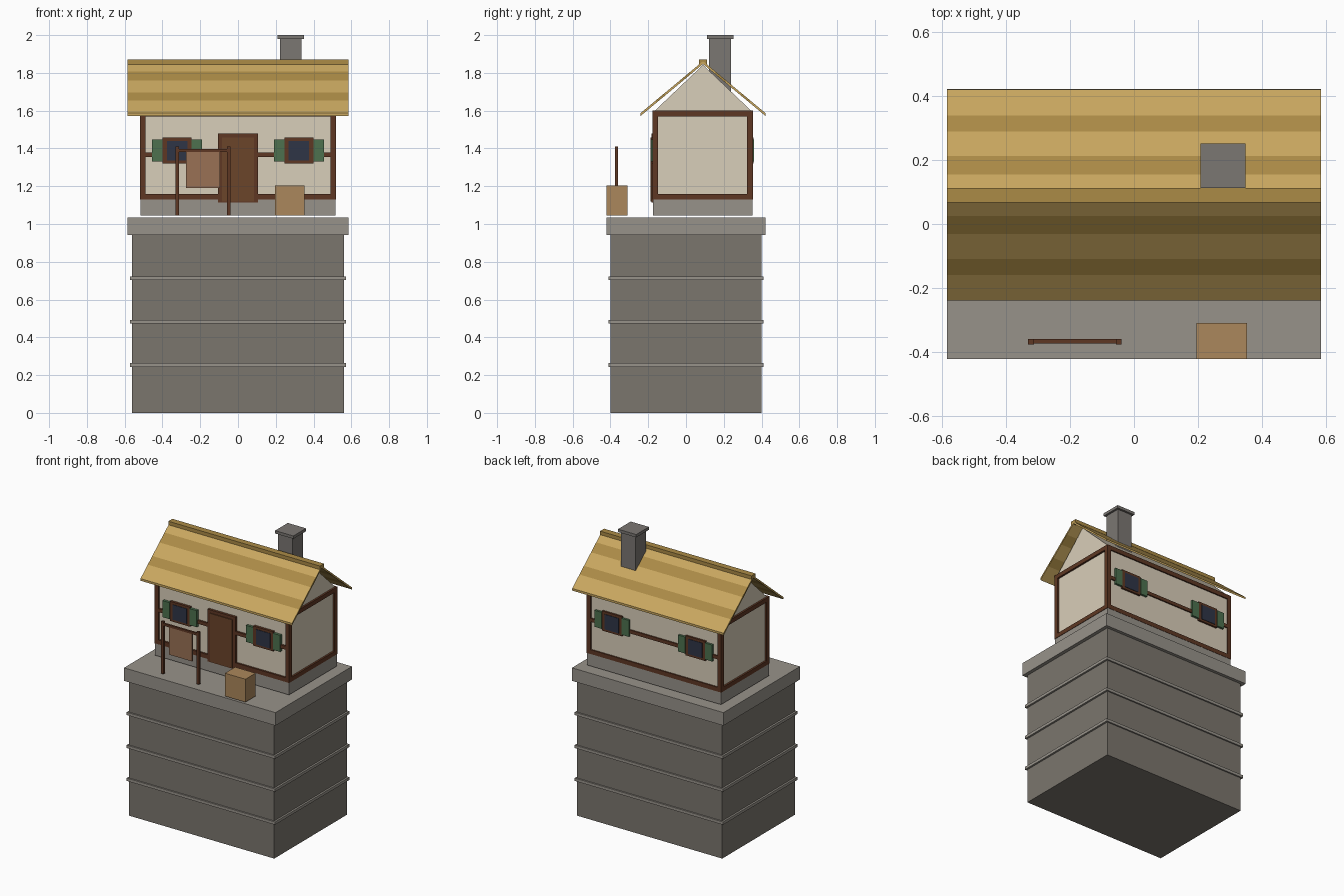
import bpy
import bmesh

if "Cube" in bpy.data.objects:
    bpy.data.objects.remove(bpy.data.objects["Cube"])


def material(name, r, g, b):
    m = bpy.data.materials.new(name)
    m.diffuse_color = [(c / 255) ** 2.2 for c in (r, g, b)] + [1]
    m.use_nodes = True
    m.node_tree.nodes["Principled BSDF"].inputs["Base Color"].default_value = m.diffuse_color
    return m


STONE = material("stone", 122, 117, 109)
TRIM = material("pale_stone", 150, 145, 137)
SLATE = material("slate", 122, 118, 114)
PLASTER = material("plaster", 216, 205, 184)
TIMBER = material("timber", 95, 58, 40)
DOOR = material("door_wood", 106, 70, 46)
GLASS = material("glass", 50, 56, 72)
GREEN = material("shutter_green", 78, 112, 80)
THATCH = material("thatch", 200, 166, 96)
THATCH_DARK = material("dark_thatch", 170, 138, 72)
CLOTH = material("cloth", 152, 112, 86)
CRATE = material("crate_wood", 170, 134, 92)


def mesh_object(name, bm, mats):
    bmesh.ops.recalc_face_normals(bm, faces=bm.faces)
    me = bpy.data.meshes.new(name)
    bm.to_mesh(me)
    bm.free()
    for m in mats:
        me.materials.append(m)
    ob = bpy.data.objects.new(name, me)
    bpy.context.collection.objects.link(ob)
    return ob


def box(name, x, y, z, mat):
    """Box from (min, max) ranges on each axis."""
    bm = bmesh.new()
    bmesh.ops.create_cube(bm, size=1)
    for v in bm.verts:
        v.co = [(a + b) / 2 + c * (b - a) for (a, b), c in zip((x, y, z), v.co)]
    return mesh_object(name, bm, [mat])


def prism(name, profile, x0, x1, mat):
    """Extrude a (y, z) profile along x."""
    bm = bmesh.new()
    face = bm.faces.new([bm.verts.new((x0, y, z)) for y, z in profile])
    ext = bmesh.ops.extrude_face_region(bm, geom=[face])["geom"]
    bmesh.ops.translate(bm, vec=(x1 - x0, 0, 0),
                        verts=[g for g in ext if isinstance(g, bmesh.types.BMVert)])
    return mesh_object(name, bm, [mat])


YC = 0.09               # centre line of the house
YF, YB = -0.178, 0.354  # outer faces of the timber frame

# Stone tower and platform
box("tower", (-.56, .56), (-.40, .40), (0, .945), STONE)
for i in range(3):
    z = .243 + .23 * i
    box(f"tower_band_{i}", (-.573, .573), (-.41, .41), (z, z + .02), TRIM)
box("platform", (-.585, .585), (-.422, .422), (.943, 1.034), TRIM)

# House body with gable ends
box("foundation", (-.517, .517), (-.175, .352), (1.045, 1.13), TRIM)
prism("house_walls", [(-.165, 1.12), (.345, 1.12), (.345, 1.6), (YC, 1.842), (-.165, 1.6)],
      -.507, .507, PLASTER)

# Timber frame
for sx, sn in ((-1, "left"), (1, "right")):
    xs = tuple(sorted((sx * .49, sx * .52)))
    for y, yn in (((YF, YF + .03), "front"), ((YB - .03, YB), "back")):
        box(f"post_{sn}_{yn}", xs, y, (1.13, 1.6), TIMBER)
    for z, zn in ((1.13, "sill"), (1.57, "top")):
        box(f"{zn}_beam_{sn}", xs, (YF + .03, YB - .03), (z, z + .03), TIMBER)
for y, yn in (((YF, YF + .03), "front"), ((YB - .03, YB), "back")):
    for z, h, zn in ((1.13, .03, "sill"), (1.57, .03, "top"), (1.355, .024, "middle")):
        box(f"{zn}_beam_{yn}", (-.49, .49), y, (z, z + h), TIMBER)

# Door
box("door_frame", (-.107, .107), (-.182, -.15), (1.115, 1.48), TIMBER)
box("door", (-.085, .085), (-.187, -.16), (1.12, 1.458), DOOR)

# Windows with shutters, front and back
for face, side, yn in ((YF, -1, "front"), (YB, 1, "back")):
    def depth(out):
        return tuple(sorted((face - side * .02, face + side * out)))
    for cx, xn in ((-.322, "left"), (.322, "right")):
        tag = f"{yn}_{xn}"
        box("window_frame_" + tag, (cx - .077, cx + .077), depth(.004), (1.32, 1.457), TIMBER)
        box("window_pane_" + tag, (cx - .055, cx + .055), depth(.007), (1.335, 1.44), GLASS)
        for s in (-1, 1):
            x = tuple(sorted((cx + s * .077, cx + s * .132)))
            box(f"shutter_{tag}_{s}", x, depth(.006), (1.332, 1.447), GREEN)

# Thatched roof: one slab per side, striped by face material
STEPS = (0, .065, .122, .2, .25, .33)
for s, name in ((-1, "roof_front"), (1, "roof_back")):
    bm = bmesh.new()
    rows = []
    for t in STEPS:
        y, z = YC + s * t, 1.862 - .832 * t
        rows.append([bm.verts.new((x, y, z - d)) for x, d in
                     ((-.585, 0), (.585, 0), (.585, .015), (-.585, .015))])
    for i in range(len(STEPS) - 1):
        for k in range(4):
            a, b = rows[i], rows[i + 1]
            f = bm.faces.new((a[k], a[(k + 1) % 4], b[(k + 1) % 4], b[k]))
            f.material_index = i % 2
    bm.faces.new(rows[0])
    bm.faces.new(rows[-1])
    mesh_object(name, bm, [THATCH, THATCH_DARK])
box("roof_ridge", (-.585, .585), (YC - .022, YC + .022), (1.845, 1.87), THATCH_DARK)

# Chimney
box("chimney", (.222, .335), (.122, .238), (1.69, 1.982), SLATE)
box("chimney_cap", (.208, .349), (.112, .252), (1.98, 2.0), SLATE)

# Washing line with hanging cloth, and a crate
for x, n in ((-.322, "left"), (-.048, "right")):
    box(f"line_post_{n}", (x - .009, x + .009), (-.377, -.359), (1.045, 1.41), TIMBER)
box("line_bar", (-.322, -.048), (-.374, -.36), (1.382, 1.398), TIMBER)
box("hanging_cloth", (-.275, -.095), (-.371, -.363), (1.19, 1.386), CLOTH)
box("crate", (.195, .353), (-.422, -.31), (1.045, 1.205), CRATE)
